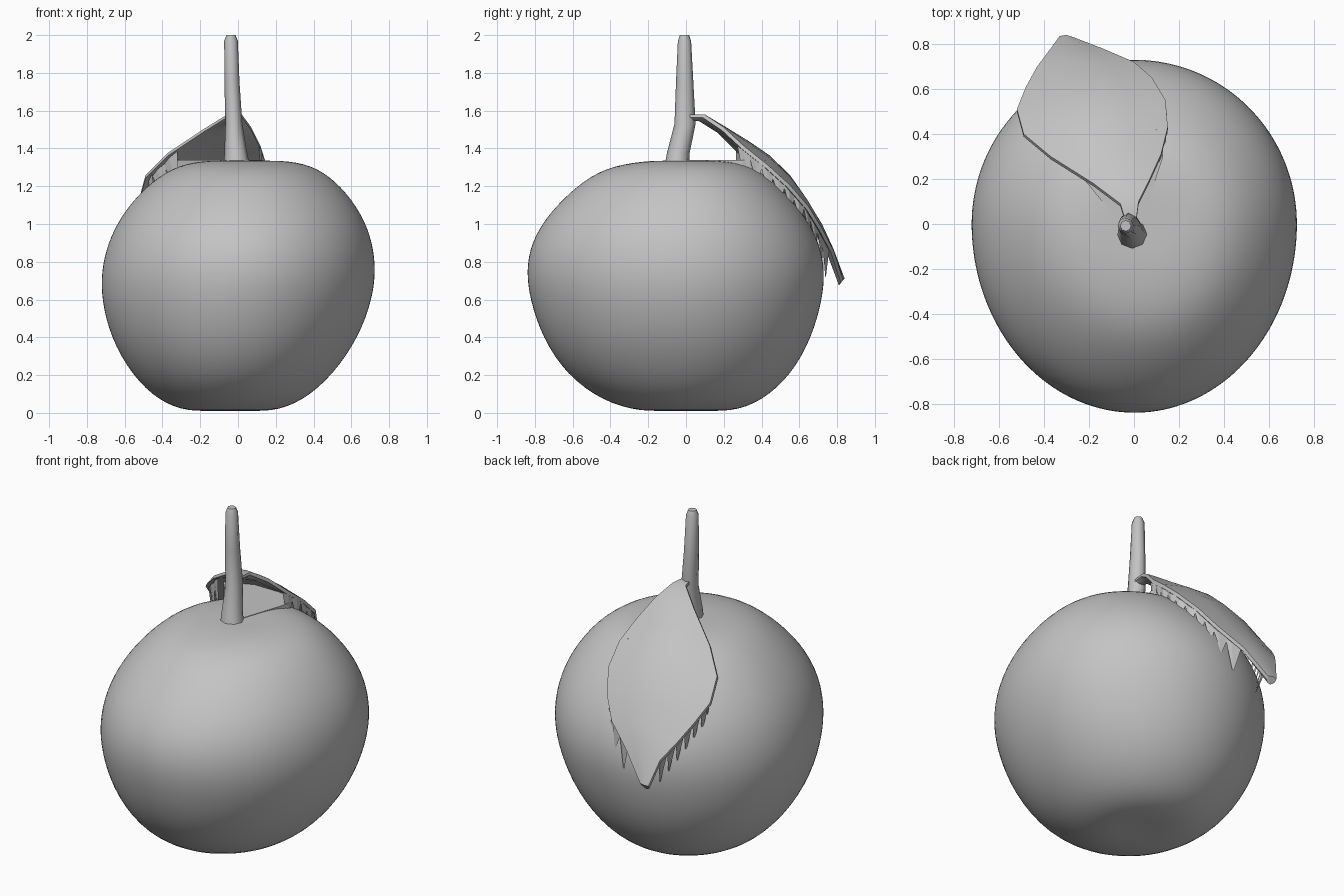
import bpy, bmesh, math
from mathutils import Vector
from mathutils.bvhtree import BVHTree

cube = bpy.data.objects.get("Cube")
if cube:
    bpy.data.objects.remove(cube)

grey = bpy.data.materials.new("plain_grey")
grey.use_nodes = True
grey.diffuse_color = (0.55, 0.55, 0.55, 1)
grey.node_tree.nodes["Principled BSDF"].inputs["Base Color"].default_value = grey.diffuse_color


def finish(name, bm, smooth=None, subsurf=0):
    bmesh.ops.recalc_face_normals(bm, faces=bm.faces)
    mesh = bpy.data.meshes.new(name)
    bm.to_mesh(mesh)
    bm.free()
    mesh.materials.append(grey)
    ob = bpy.data.objects.new(name, mesh)
    bpy.context.collection.objects.link(ob)
    if subsurf:
        mod = ob.modifiers.new("round", 'SUBSURF')
        mod.levels = mod.render_levels = subsurf
    if smooth:
        bpy.ops.object.select_all(action='DESELECT')
        ob.select_set(True)
        bpy.context.view_layer.objects.active = ob
        bpy.ops.object.shade_smooth_by_angle(angle=math.radians(smooth))


def skin(bm, rings):
    """Join closed rings of points and cap both ends."""
    rows = [[bm.verts.new(p) for p in ring] for ring in rings]
    n = len(rows[0])
    for a, b in zip(rows, rows[1:]):
        for i in range(n):
            j = (i + 1) % n
            bm.faces.new((a[i], a[j], b[j], b[i]))
    bm.faces.new(rows[0])
    bm.faces.new(rows[-1])


# Fruit body: height, half width, front reach, back reach
profile = [(0.015, 0.07, 0.07, 0.07), (0.005, 0.22, 0.24, 0.24), (0.06, 0.38, 0.44, 0.4),
           (0.2, 0.535, 0.635, 0.56), (0.4, 0.66, 0.765, 0.67), (0.6, 0.72, 0.83, 0.725),
           (0.75, 0.73, 0.85, 0.74), (0.9, 0.705, 0.825, 0.71), (1.05, 0.64, 0.735, 0.63),
           (1.2, 0.52, 0.585, 0.5), (1.3, 0.385, 0.43, 0.37), (1.335, 0.24, 0.22, 0.22),
           (1.335, 0.08, 0.08, 0.08)]
SEG = 36
rings = []
for z, rx, front, back in profile:
    ring = []
    for i in range(SEG):
        a = math.tau * i / SEG
        s = math.sin(a)
        ring.append((rx * math.cos(a) + 0.06 * (z - 0.7), s * (back if s > 0 else front), z))
    rings.append(ring)
bm = bmesh.new()
skin(bm, rings)
body_tree = BVHTree.FromBMesh(bm)
finish("fruit_body", bm, 60, 2)

# Stem: faceted, flared at the foot, blunt at the top
bm = bmesh.new()
stem = [(1.3, -0.005, -0.05, 0.07, 0.065), (1.38, -0.012, -0.04, 0.06, 0.06),
        (1.53, -0.022, -0.005, 0.045, 0.056), (1.75, -0.032, -0.007, 0.04, 0.046),
        (1.97, -0.037, -0.008, 0.036, 0.035), (2.0, -0.037, -0.008, 0.024, 0.024)]
skin(bm, [[(x + rx * math.cos(math.tau * i / 8), y + ry * math.sin(math.tau * i / 8), z)
           for i in range(8)] for z, x, y, rx, ry in stem])
finish("stem", bm, 50)

# Leaf: each row runs left edge, rib, right edge; (left x, left y, rib y, rib z, right x, right y)
rows = [(-0.04, 0.02, 0.02, 1.58, 0.01, 0.02), (-0.06, 0.09, 0.1, 1.58, 0.02, 0.1),
        (-0.18, 0.18, 0.2, 1.52, 0.07, 0.2), (-0.37, 0.3, 0.33, 1.44, 0.12, 0.31),
        (-0.49, 0.4, 0.44, 1.365, 0.15, 0.43), (-0.52, 0.51, 0.55, 1.26, 0.14, 0.55),
        (-0.48, 0.61, 0.64, 1.13, 0.08, 0.65), (-0.43, 0.7, 0.72, 1.0, 0.0, 0.72),
        (-0.37, 0.78, 0.78, 0.87, -0.14, 0.78), (-0.33, 0.835, 0.84, 0.71, -0.27, 0.83)]
bm = bmesh.new()
sections, edges = [], []
for lx, ly, ry, rz, ex, ey in rows:
    droop = 0.35 * (ex - lx) ** 2
    left = Vector((lx, ly, rz - droop * 0.75))
    right = Vector((ex, ey, rz - droop * 0.35))
    rib = Vector(((lx + ex) / 2, ry, rz))
    lift = Vector((0, 0, droop / 8))
    pts = [left, (left + rib) / 2 + lift, rib, (right + rib) / 2 + lift, right]
    # thin at the margin, thicker along the rib
    under = [p + Vector((0, -0.025, -0.03)) * w for p, w in zip(pts, (0.5, 1, 1.2, 1, 0.5))]
    sections.append(pts + under[::-1])
    edges.append((left, right))
skin(bm, sections)
finish("leaf", bm, 50)

# Ragged webs hanging from the leaf margin down to the fruit
bm = bmesh.new()
for side in (0, 1):
    for k in range(3, 8):
        for t in (0.15, 0.65):
            inward = Vector((0.03 - 0.035 * side, -0.02, -0.01))
            top = edges[k][side].lerp(edges[k + 1][side], t) + inward
            along = (edges[k + 1][side] - edges[k][side]) * 0.3
            pull = Vector((0, -0.25, -1)) if side else Vector((0.5, -0.6, -1))
            hit = body_tree.ray_cast(top, pull.normalized())[0]
            if hit is None:
                continue
            foot = hit + Vector((0, 0.02, -0.09))
            across = Vector((0.008, 0, 0))
            skin(bm, [[top - along, top + across, top + along, top - across],
                      [foot - along / 9, foot + across / 4, foot + along / 9, foot - across / 4]])
finish("leaf_webs", bm)

# Thin ledge joining the fruit crown to the underside of the leaf
bm = bmesh.new()
outline = [(-0.06, 0.0), (-0.33, 0.33), (-0.3, 0.42), (0.1, 0.42), (0.13, 0.3), (0.03, 0.0)]
skin(bm, [[(x, y, z) for x, y in outline] for z in (1.24, 1.338)])
finish("crown_ledge", bm)
